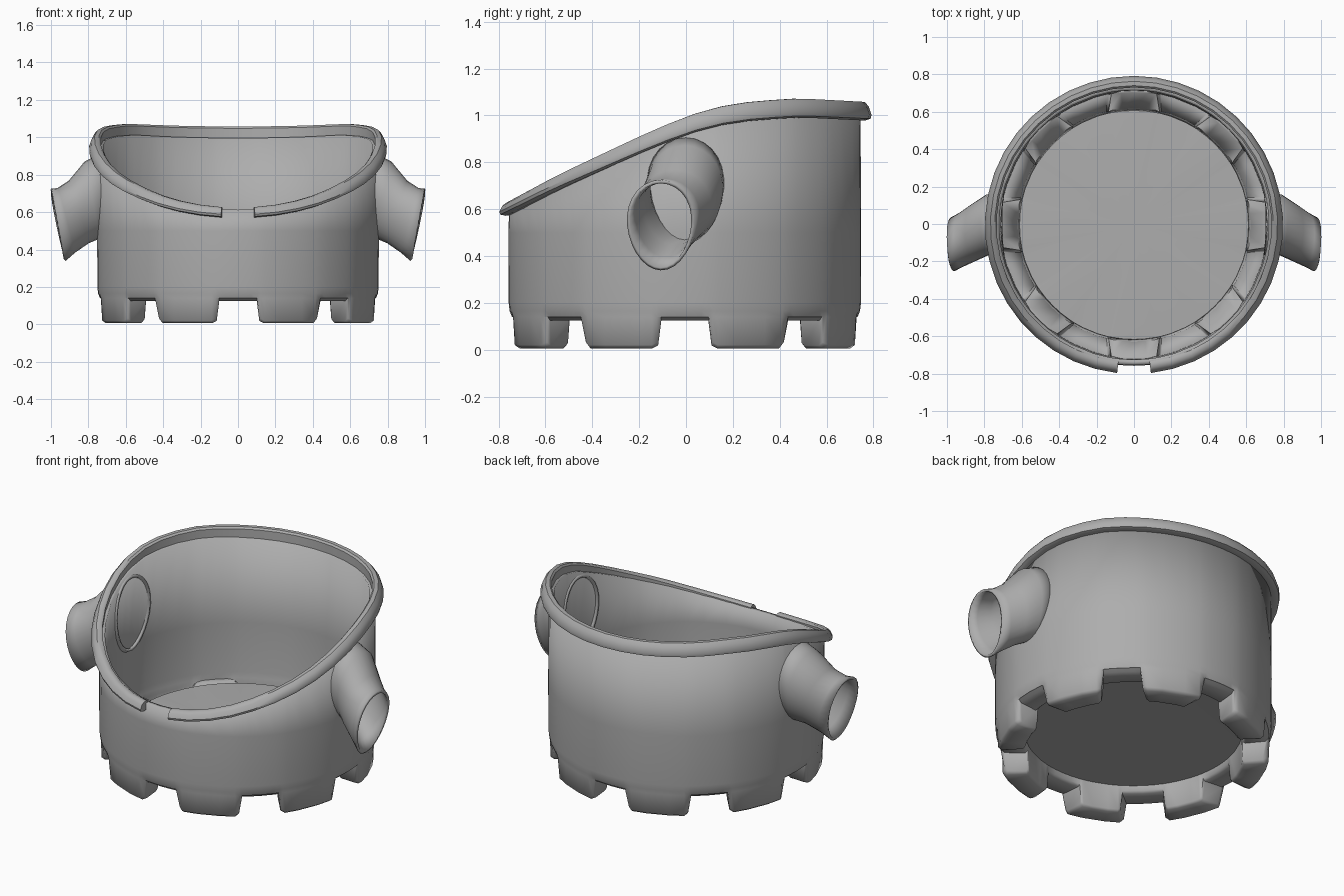
import bpy, bmesh
from math import sin, cos, radians, pi, sqrt
from mathutils import Vector

if "Cube" in bpy.data.objects:
    bpy.data.objects.remove(bpy.data.objects["Cube"], do_unlink=True)

grey = bpy.data.materials.new("plain_grey")
grey.use_nodes = True
COLOUR = (0.42, 0.42, 0.42, 1)
grey.diffuse_color = COLOUR
grey.node_tree.nodes["Principled BSDF"].inputs["Base Color"].default_value = COLOUR

CENTRE_Y = -0.005
RIM_HEIGHT = [(-0.8, 0.587), (-0.55, 0.715), (-0.2, 0.873), (0, 0.957),
              (0.15, 0.998), (0.3, 1.021), (0.5, 1.033), (0.8, 1.018)]


def rim_z(y):
    """Height of the sloping collar at depth y."""
    for (y0, z0), (y1, z1) in zip(RIM_HEIGHT, RIM_HEIGHT[1:]):
        if y <= y1:
            return z0 + (z1 - z0) * (y - y0) / (y1 - y0)
    return RIM_HEIGHT[-1][1]


def polar(angle, r, z):
    return Vector((r * cos(angle), r * sin(angle) + CENTRE_Y, z))


def loft(name, rows, close_rows=False, close_cols=False, caps=False, tip=None,
         thickness=0, sharp=40):
    """Skin a grid of points; the tip joins the last point of every row."""
    bm = bmesh.new()
    grid = [[bm.verts.new(p) for p in row] for row in rows]
    n, m = len(grid), len(grid[0])
    for i in range(n if close_rows else n - 1):
        a, b = grid[i], grid[(i + 1) % n]
        for j in range(m if close_cols else m - 1):
            k = (j + 1) % m
            bm.faces.new((a[j], a[k], b[k], b[j]))
    if caps:
        bm.faces.new(grid[0])
        bm.faces.new(grid[-1][::-1])
        bmesh.ops.recalc_face_normals(bm, faces=bm.faces)
    if tip:
        top = bm.verts.new(tip)
        for i in range(n):
            bm.faces.new((grid[i][-1], top, grid[(i + 1) % n][-1]))
    mesh = bpy.data.meshes.new(name)
    bm.to_mesh(mesh)
    bm.free()
    obj = bpy.data.objects.new(name, mesh)
    bpy.context.collection.objects.link(obj)
    mesh.materials.append(grey)
    if thickness:
        mod = obj.modifiers.new("thickness", 'SOLIDIFY')
        mod.thickness = thickness
        mod.offset = -1
    bpy.ops.object.select_all(action='DESELECT')
    obj.select_set(True)
    bpy.context.view_layer.objects.active = obj
    bpy.ops.object.shade_smooth_by_angle(angle=radians(sharp))


# Body: wall, eight hollow feet and raised flat floor in one thick sheet
GAP_Z, FLOOR_Z = 0.125, 0.165
rows = []
for foot in range(8):
    middle = 22.5 + 45 * foot
    for offset in (-22.5, -17, -14.5, -13.2, -11.5, -5, 5, 11.5, 13.2, 14.5, 17):
        a = radians(middle + offset)
        size = abs(offset)
        low = 0.006 if size < 12 else 0.018 if size < 14 else GAP_Z
        drop = (GAP_Z - low) / GAP_Z
        # the feet have rounded corners and narrow towards the inside
        corner = 0.015 if 12 < size < 14 else 0
        inner = radians(middle + offset * (0.82 if size < 15 else 1))
        top = rim_z(0.75 * sin(a)) - 0.012 - 0.012 * sin(a)
        rows.append([polar(a, 0.75, top), polar(a, 0.753, 0.5), polar(a, 0.752, 0.2),
                     polar(a, 0.748, 0.165), polar(a, 0.738 + 0.006 * drop, 0.14),
                     polar(a, 0.732 + 0.008 * drop - corner, low + 0.014),
                     polar(a, 0.72 - corner, low),
                     polar(inner, 0.61, low), polar(inner, 0.597, low + 0.012),
                     polar(inner, 0.592, FLOOR_Z)])
loft("body", rows, close_rows=True, tip=(0, CENTRE_Y, FLOOR_Z + 0.01),
     thickness=0.03, sharp=55)

# Collar: rounded band following the sloping top, split at the front
SECTION = [(0.735, -0.034), (0.77, -0.042), (0.793, -0.034), (0.797, -0.016),
           (0.785, 0.02), (0.768, 0.04), (0.745, 0.04), (0.735, 0.03)]
rows = []
for i in range(41):
    a = radians(-90 + 6.5 + 347 * i / 40)
    z = rim_z(0.78 * sin(a))
    scale = 0.82 + 0.15 * sin(a) + 0.12 * cos(a) ** 2
    rows.append([polar(a, r, z + dz * scale) for r, dz in SECTION])
loft("collar", rows, close_cols=True, caps=True)

# Sleeves: centre, half height vector (x, z) and half depth of each section
SLEEVE = [((0.71, 0.0, 0.7), (0.0, 0.208), 0.15),
          ((0.78, -0.005, 0.665), (0.03, 0.195), 0.147),
          ((0.85, -0.045, 0.602), (0.045, 0.155), 0.138),
          ((0.92, -0.085, 0.555), (0.04, 0.16), 0.13),
          ((0.965, -0.108, 0.53), (0.033, 0.18), 0.13)]
for side, name in ((1, "left_sleeve"), (-1, "right_sleeve")):
    rows = []
    for level, (c, half, depth) in enumerate(SLEEVE):
        ring = []
        for i in range(28):
            t = 2 * pi * i / 28 * side
            y = c[1] + depth * (1 + 0.12 * sin(t)) * cos(t)
            # the first ring lies along the inside of the wall
            x = c[0] + half[0] * sin(t) if level else sqrt(c[0] ** 2 - y * y)
            ring.append(Vector((side * x, y, c[2] + half[1] * sin(t))))
        rows.append(ring[::-1])
    loft(name, rows, close_cols=True, thickness=0.015)
